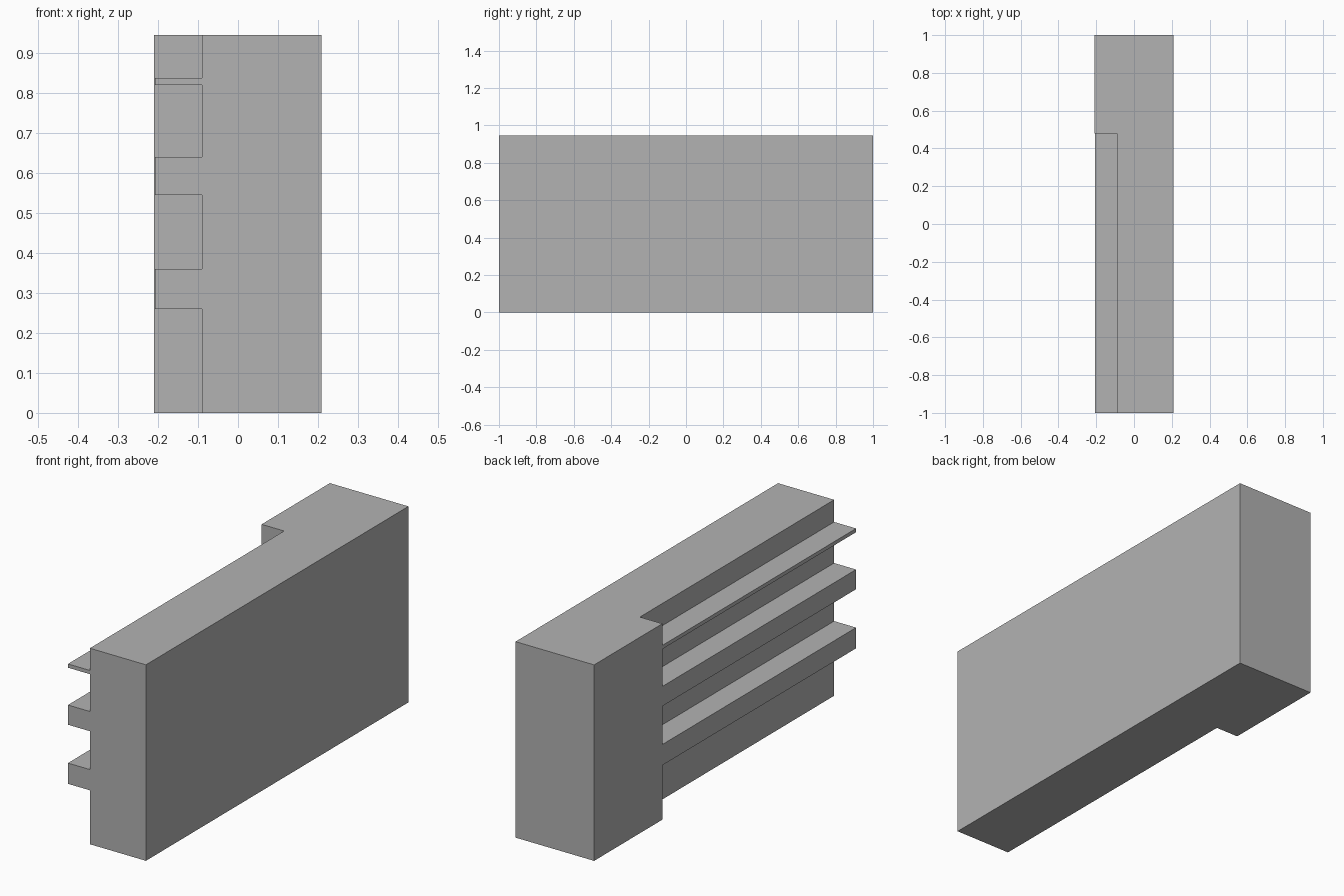
import bpy
import bmesh

cube = bpy.data.objects.get("Cube")
if cube:
    bpy.data.objects.remove(cube, do_unlink=True)

grey = bpy.data.materials.new("plain_grey")
grey.use_nodes = True
colour = (0.448, 0.448, 0.448, 1)
grey.diffuse_color = colour
grey.node_tree.nodes["Principled BSDF"].inputs["Base Color"].default_value = colour


def prism(name, outline, bottom, top):
    """Extrude a plan outline upwards from bottom to top."""
    bm = bmesh.new()
    base = bm.faces.new([bm.verts.new((x, y, bottom)) for x, y in outline])
    sides = bmesh.ops.extrude_face_region(bm, geom=[base], use_keep_orig=True)
    for v in sides["geom"]:
        if isinstance(v, bmesh.types.BMVert):
            v.co.z = top
    bmesh.ops.recalc_face_normals(bm, faces=bm.faces)
    mesh = bpy.data.meshes.new(name)
    bm.to_mesh(mesh)
    bm.free()
    mesh.materials.append(grey)
    obj = bpy.data.objects.new(name, mesh)
    bpy.context.collection.objects.link(obj)
    return obj


inner, outer, right = -0.09, -0.21, 0.209
shelf_edge, step = -0.207, 0.48

# L-shaped body: long slab with a thicker pier at the back
prism("body", [(inner, -1), (right, -1), (right, 1),
               (outer, 1), (outer, step), (inner, step)], 0, 0.945)

# Shelves along the recessed side
shelf_plan = [(shelf_edge, -1), (inner, -1), (inner, step), (shelf_edge, step)]
for name, bottom, top in (("lower_shelf", 0.26, 0.36),
                          ("middle_shelf", 0.545, 0.64),
                          ("upper_shelf", 0.82, 0.838)):
    prism(name, shelf_plan, bottom, top)
